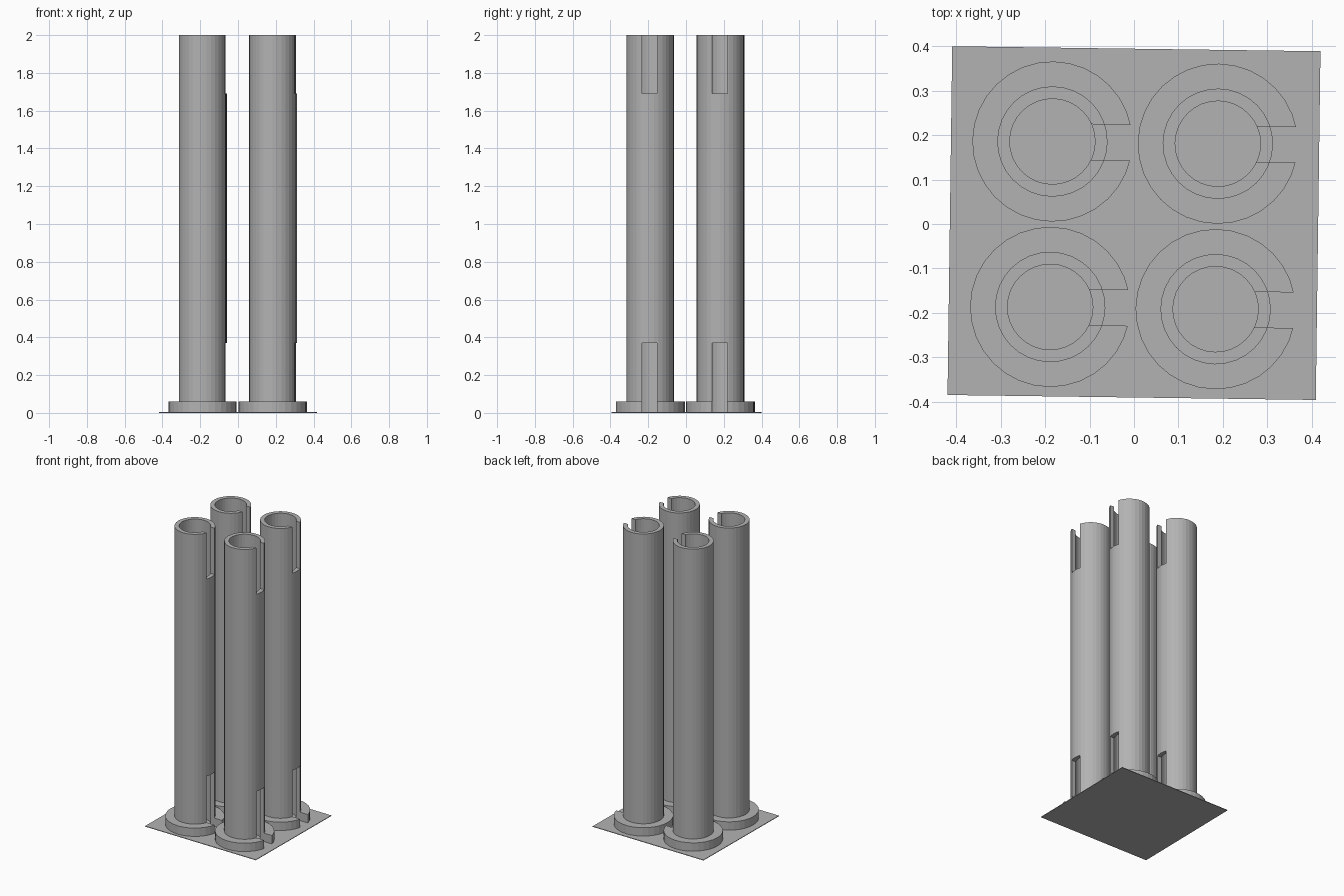
import bpy
import bmesh
import math
from mathutils import Matrix, Vector

cube = bpy.data.objects.get("Cube")
if cube:
    bpy.data.objects.remove(cube, do_unlink=True)

SEGMENTS = 32
PLATE = 0.004
HEIGHT = 2.0
BORE, TUBE, FLANGE = 0.096, 0.124, 0.18
FLANGE_TOP = 0.06
SLOT = 0.08
SPACING = 0.372
TURN = Matrix.Rotation(math.radians(-0.77), 4, "Z")

grey = bpy.data.materials.new("plain grey")
grey.use_nodes = True
colour = (0.45, 0.45, 0.45, 1)
grey.diffuse_color = colour
grey.node_tree.nodes["Principled BSDF"].inputs["Base Color"].default_value = colour


def add_object(name, mesh):
    obj = bpy.data.objects.new(name, mesh)
    bpy.context.collection.objects.link(obj)
    return obj


def box(name, low, high):
    low, high = Vector(low), Vector(high)
    bm = bmesh.new()
    bmesh.ops.create_cube(bm, size=1)
    bmesh.ops.scale(bm, vec=high - low, verts=bm.verts)
    bmesh.ops.translate(bm, vec=(low + high) / 2, verts=bm.verts)
    mesh = bpy.data.meshes.new(name)
    bm.to_mesh(mesh)
    bm.free()
    return add_object(name, mesh)


def lathe(name, profile):
    bm = bmesh.new()
    verts = [bm.verts.new((r, 0, z)) for r, z in profile]
    edges = [bm.edges.new((a, b)) for a, b in zip(verts, verts[1:] + verts[:1])]
    bmesh.ops.spin(bm, geom=verts + edges, cent=(0, 0, 0), axis=(0, 0, 1),
                   angle=math.tau, steps=SEGMENTS)
    bmesh.ops.remove_doubles(bm, verts=bm.verts, dist=0.0001)
    bmesh.ops.recalc_face_normals(bm, faces=bm.faces)
    mesh = bpy.data.meshes.new(name)
    bm.to_mesh(mesh)
    bm.free()
    return add_object(name, mesh)


# Thin base plate
plate = box("base_plate", (-0.414, -0.392, 0), (0.414, 0.392, PLATE))
plate.data.materials.append(grey)
plate.matrix_world = Matrix.Translation((0, 0.002, 0)) @ TURN

# Hollow tube with a foot flange
tube = lathe("slotted_tube", [(BORE, PLATE), (FLANGE, PLATE), (FLANGE, FLANGE_TOP),
                              (TUBE, FLANGE_TOP), (TUBE, HEIGHT), (BORE, HEIGHT)])

# Slots through one wall at the foot and at the rim
cutters = [box("slot_cutter", (0.03, -SLOT / 2, low), (0.3, SLOT / 2, high))
           for low, high in ((-0.1, 0.37), (1.69, 2.1))]
for cutter in cutters:
    cutter.hide_render = True
    cut = tube.modifiers.new("slot", "BOOLEAN")
    cut.object = cutter
    cut.operation = "DIFFERENCE"
    cut.solver = "EXACT"
bpy.context.view_layer.update()
graph = bpy.context.evaluated_depsgraph_get()
tube_mesh = bpy.data.meshes.new_from_object(tube.evaluated_get(graph))
tube_mesh.materials.clear()
tube_mesh.materials.append(grey)
for helper in cutters + [tube]:
    bpy.data.objects.remove(helper, do_unlink=True)

# Four tubes on a square grid
for row, y in (("front", -1), ("back", 1)):
    for side, x in (("right", -1), ("left", 1)):
        obj = add_object(f"{row}_{side}_tube", tube_mesh)
        place = Matrix.Translation((x * SPACING / 2, y * SPACING / 2, 0))
        obj.matrix_world = Matrix.Translation((0, -0.003, 0)) @ TURN @ place
